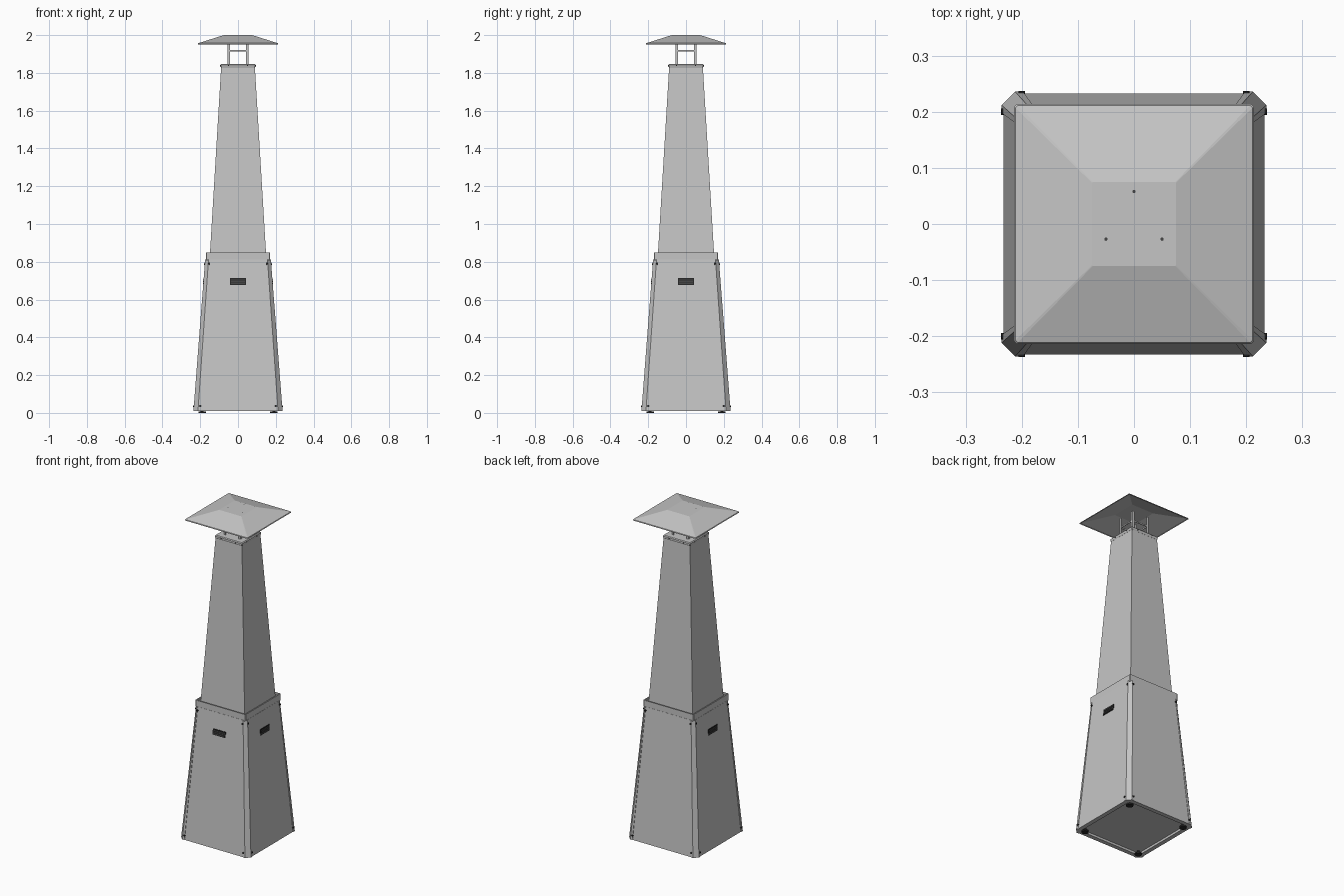
import bpy, bmesh, math
from mathutils import Matrix, Vector

if "Cube" in bpy.data.objects:
    bpy.data.objects.remove(bpy.data.objects["Cube"])


def material(name, v):
    m = bpy.data.materials.new(name)
    m.use_nodes = True
    m.diffuse_color = (v, v, v, 1)
    m.node_tree.nodes["Principled BSDF"].inputs["Base Color"].default_value = (v, v, v, 1)
    return m


STEEL = material("brushed steel", 0.56)
BLACK = material("black plastic", 0.02)
DARK = material("dark grey slats", 0.06)

Z0, Z1 = 0.01, 0.812          # bottom and top of the base housing
W0, W1 = 0.236, 0.174         # half widths there
TILT = Matrix.Rotation(-math.atan((W0 - W1) / (Z1 - Z0)), 4, "X")


def half(z):
    return W0 + (W1 - W0) * (z - Z0) / (Z1 - Z0)


def finish(name, bm, mat):
    bmesh.ops.recalc_face_normals(bm, faces=bm.faces)
    mesh = bpy.data.meshes.new(name)
    bm.to_mesh(mesh)
    bm.free()
    mesh.materials.append(mat)
    ob = bpy.data.objects.new(name, mesh)
    bpy.context.collection.objects.link(ob)
    return ob


def outline(w, c):
    """Square of half width w with corners cut by c."""
    if c == 0:
        return [(-w, -w), (w, -w), (w, w), (-w, w)]
    k = w - c
    return [(-k, -w), (k, -w), (w, -k), (w, k), (k, w), (-k, w), (-w, k), (-w, -k)]


def loft(name, rings, mat=STEEL, caps=(True, True)):
    """Skin a stack of (z, half width, corner cut) rings."""
    bm = bmesh.new()
    loops = [[bm.verts.new((x, y, z)) for x, y in outline(w, c)] for z, w, c in rings]
    for a, b in zip(loops, loops[1:]):
        for i in range(len(a)):
            j = (i + 1) % len(a)
            bm.faces.new((a[i], a[j], b[j], b[i]))
    if caps[0]:
        bm.faces.new(loops[0][::-1])
    if caps[1]:
        bm.faces.new(loops[-1])
    return finish(name, bm, mat)


def box(bm, size, at, frame=Matrix()):
    bmesh.ops.create_cube(bm, size=1, matrix=frame @ Matrix.Translation(at) @ Matrix.Diagonal((*size, 1)))


def disc(bm, r, depth, frame, sides=12):
    bmesh.ops.create_cone(bm, cap_ends=True, segments=sides, radius1=r, radius2=r, depth=depth, matrix=frame)


def on_side(turn, x, z):
    """Frame on a sloping base side; local -y points outwards."""
    return Matrix.Rotation(turn, 4, "Z") @ Matrix.Translation((x, -half(z), z)) @ TILT


QUARTERS = [i * math.pi / 2 for i in range(4)]
UPRIGHT = Matrix.Rotation(math.pi / 2, 4, "X")

# base housing with a recessed underside
loft("base_housing", [(0.022, 0.205, 0.02), (Z0, 0.207, 0.02), (Z0, W0 - 0.003, 0.024),
                      (Z1, W1 - 0.003, 0.018)])

# folded corner strips running up the housing
bm = bmesh.new()
for turn in QUARTERS:
    rows = []
    for z, w, c, lap in ((Z0, W0, 0.024, 0.014), (Z1, W1, 0.018, 0.004)):
        k = w - c
        d = 0.006
        pts = [(k - lap, -w), (k, -w), (w, -k), (w, -k + lap),
               (w - d, -k + lap), (w - d, -k), (k, -w + d), (k - lap, -w + d)]
        rot = Matrix.Rotation(turn, 4, "Z")
        rows.append([bm.verts.new(rot @ Vector((x, y, z))) for x, y in pts])
    a, b = rows
    for i in range(len(a)):
        j = (i + 1) % len(a)
        bm.faces.new((a[i], a[j], b[j], b[i]))
    bm.faces.new(a)
    bm.faces.new(b)
finish("corner_strips", bm, STEEL)

# collar tray with a raised lip around the tower foot
loft("collar", [(Z1 - 0.005, 0.170, 0.004), (0.849, 0.170, 0.004), (0.849, 0.164, 0.003),
                (0.838, 0.164, 0.003)])

# tapering tower and its top flange
loft("tower", [(0.835, 0.149, 0), (1.835, 0.089, 0)])
loft("tower_flange", [(1.828, 0.090, 0.003), (1.834, 0.093, 0.004), (1.843, 0.093, 0.004),
                      (1.848, 0.089, 0.004)])

# angle posts holding the roof, tied by a ring of bars
bm = bmesh.new()
P = 0.055
for turn in QUARTERS:
    f = Matrix.Rotation(turn, 4, "Z")
    box(bm, (0.013, 0.003, 0.135), (P - 0.005, -P, 1.906), f)
    box(bm, (0.003, 0.013, 0.135), (P, -P + 0.005, 1.906), f)
    box(bm, (2 * P, 0.004, 0.008), (0, -P + 0.003, 1.916), f)
finish("roof_posts", bm, STEEL)

# thin sheet roof, open underneath
roof = loft("roof", [(1.953, 0.214, 0.005), (1.957, 0.211, 0.004), (2.0, 0.075, 0.0015)], caps=(False, True))
sheet = roof.modifiers.new("sheet", "SOLIDIFY")
sheet.thickness = 0.003
sheet.offset = -1

# roof fixings
bm = bmesh.new()
for x, y in ((0, 0.058), (-0.05, -0.027), (0.05, -0.027)):
    disc(bm, 0.003, 0.001, Matrix.Translation((x, y, 1.9998)))
finish("roof_bolts", bm, DARK)

# louvred vents on the front and both flanks
surround, slats = bmesh.new(), bmesh.new()
for turn in (QUARTERS[0], QUARTERS[1], QUARTERS[3]):
    f = on_side(turn, 0, 0.695)
    box(surround, (0.086, 0.004, 0.036), (0, 0.002, 0), f)
    for i in (-1, 0, 1):
        box(slats, (0.074, 0.003, 0.006), (0, -0.001, i * 0.009), f)
finish("vents", surround, BLACK)
finish("vent_slats", slats, DARK)

# bolts on the base sides and under the tower flange
bm = bmesh.new()
for turn in QUARTERS:
    for s in (-1, 1):
        for x, z in ((0.153, 0.79), (0.2, 0.036)):
            disc(bm, 0.006, 0.006, on_side(turn, s * x, z) @ UPRIGHT)
        top = Matrix.Rotation(turn, 4, "Z") @ Matrix.Translation((s * 0.05, -0.093, 1.838))
        disc(bm, 0.003, 0.004, top @ UPRIGHT)
finish("bolts", bm, BLACK)

# rubber feet
bm = bmesh.new()
for x in (-0.19, 0.19):
    for y in (-0.19, 0.19):
        disc(bm, 0.02, 0.008, Matrix.Translation((x, y, 0.004)), 20)
        disc(bm, 0.008, 0.02, Matrix.Translation((x, y, 0.015)))
finish("feet", bm, BLACK)
